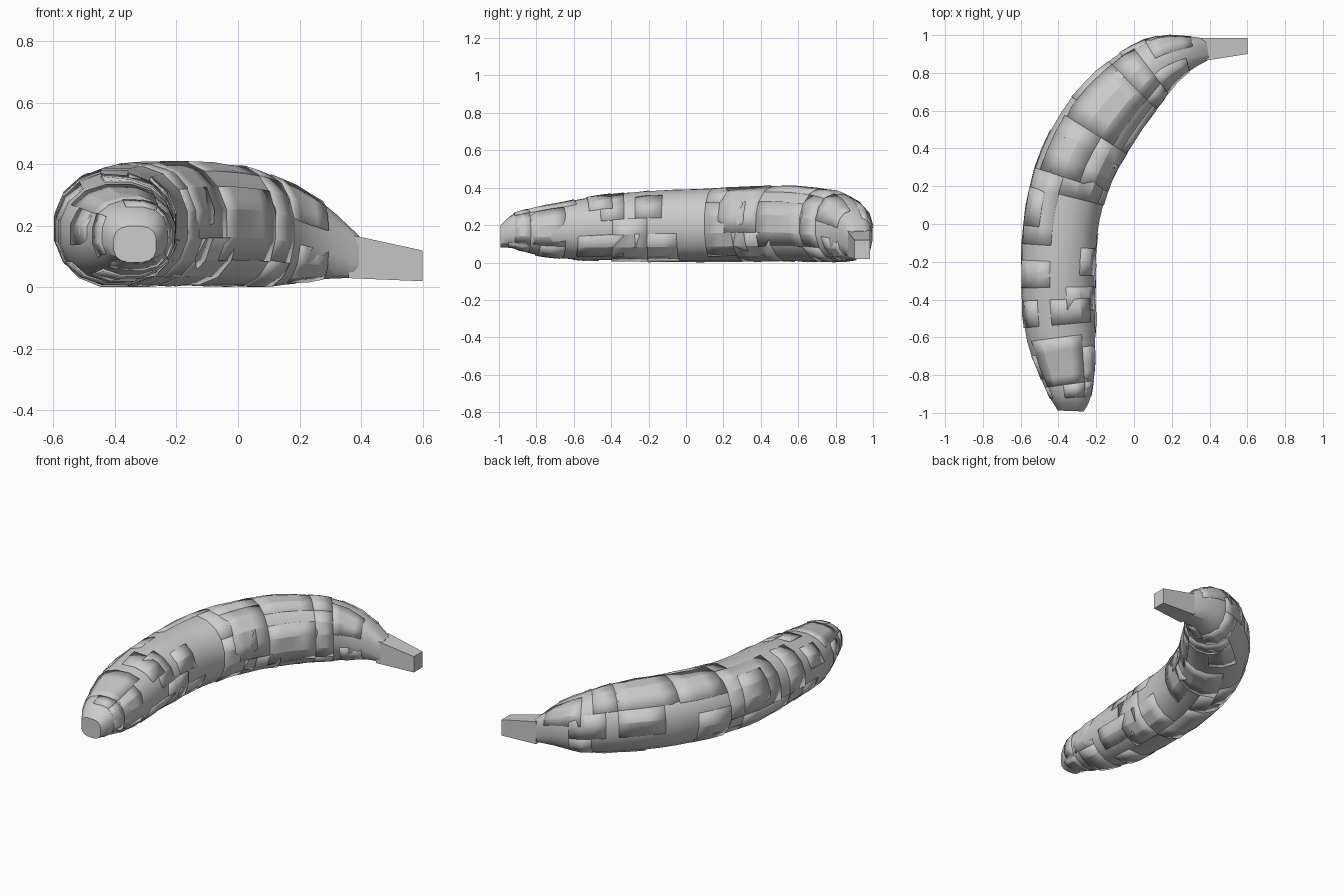
import bpy, math, random
from mathutils import Vector

cube = bpy.data.objects.get("Cube")
if cube:
    bpy.data.objects.remove(cube, do_unlink=True)

random.seed(7)
SIDES, STEPS = 16, 3

grey = bpy.data.materials.new("plain_grey")
grey.use_nodes = True
grey.diffuse_color = (0.6, 0.6, 0.6, 1)
grey.node_tree.nodes["Principled BSDF"].inputs["Base Color"].default_value = (0.6, 0.6, 0.6, 1)

# Stations: centre x, centre y, half width, bottom z, top z, roundness (low is boxy)
stations = [
    (-.335, -.99, .07, .08, .20, .7),
    (-.335, -.92, .108, .075, .262, .8),
    (-.35, -.8, .145, .04, .295, .9),
    (-.385, -.6, .185, .015, .335, .92),
    (-.4, -.4, .193, .01, .365, .92),
    (-.4, -.2, .197, .005, .385, .92),
    (-.375, .06, .2, .005, .395, .92),
    (-.3, .32, .205, .005, .405, .92),
    (-.165, .555, .205, .005, .41, .92),
    (-.007, .735, .182, .005, .393, .92),
    (.13, .85, .148, .005, .35, .92),
    (.27, .903, .098, .025, .275, .8),
    (.39, .925, .056, .03, .168, .45),
]


def blend(a, b, c, d, t):
    """Catmull-Rom value between b and c."""
    return .5 * (2 * b + (c - a) * t + (2 * a - 5 * b + 4 * c - d) * t * t
                 + (3 * b - a - 3 * c + d) * t ** 3)


def resample(rows):
    out = []
    for i in range(len(rows) - 1):
        quad = [rows[max(0, min(len(rows) - 1, i + k))] for k in (-1, 0, 1, 2)]
        out += [[blend(*v, s / STEPS) for v in zip(*quad)] for s in range(STEPS)]
    return out + [list(rows[-1])]


path = resample(stations)
n = len(path)


def surface_point(i, j, lift=0):
    """Point on ring i, side j, pushed outward by lift."""
    x, y, w, low, high, power = path[i]
    a, b = path[max(i - 1, 0)], path[min(i + 1, n - 1)]
    side = Vector((b[1] - a[1], a[0] - b[0], 0)).normalized()
    ang = math.tau * (j + .5) / SIDES
    c, s = math.cos(ang), math.sin(ang)
    across = math.copysign(abs(c) ** power, c) * (w + lift)
    up = math.copysign(abs(s) ** power, s) * ((high - low) / 2 + lift)
    p = Vector((x, y, (low + high) / 2)) + side * across
    p.z = max(p.z + up, .001)
    return p


def make(name, verts, faces, angle):
    mesh = bpy.data.meshes.new(name)
    mesh.from_pydata(verts, [], faces)
    mesh.materials.append(grey)
    ob = bpy.data.objects.new(name, mesh)
    bpy.context.collection.objects.link(ob)
    bpy.ops.object.select_all(action='DESELECT')
    ob.select_set(True)
    bpy.context.view_layer.objects.active = ob
    bpy.ops.object.shade_smooth_by_angle(angle=math.radians(angle))
    return ob


# Curved body with a blunt tip
verts = [surface_point(i, j) for i in range(n) for j in range(SIDES)]
faces = [((i + 1) * SIDES + j, (i + 1) * SIDES + (j + 1) % SIDES,
          i * SIDES + (j + 1) % SIDES, i * SIDES + j)
         for i in range(n - 1) for j in range(SIDES)]
faces += [tuple(range(SIDES)), tuple(reversed(range((n - 1) * SIDES, n * SIDES)))]
make("peel_body", verts, faces, 28)

# Square tapered stem
verts = []
for x, y0, y1, z0, z1 in [(.36, .862, .985, .03, .172), (.6, .9, .985, .02, .12)]:
    verts += [(x, y0, z0), (x, y1, z0), (x, y1, z1), (x, y0, z1)]
faces = [((k + 1) % 4, 4 + (k + 1) % 4, 4 + k, k) for k in range(4)]
make("stem", verts, faces + [(3, 2, 1, 0), (4, 5, 6, 7)], 20)


# Thin uneven patches of peel that overlap the body
def patch(name, i0, rows, j0, cols):
    base = random.uniform(0, .004)
    verts = [surface_point(i0 + r, j0 + c, base + random.uniform(-.002, .005))
             for r in range(rows + 1) for c in range(cols + 1)]
    k = cols + 1
    faces = [(r * k + c, (r + 1) * k + c, (r + 1) * k + c + 1, r * k + c + 1)
             for r in range(rows) for c in range(cols)]
    ob = make(name, verts, faces, 18)
    thick = ob.modifiers.new("thickness", 'SOLIDIFY')
    thick.thickness = .012
    thick.offset = -1


for i0 in range(3, n - 6, 3):
    start = random.randint(0, SIDES - 1)
    for k in range(4):
        patch(f"peel_patch_{i0}_{k}", i0 + random.randint(-1, 1), random.randint(2, 4),
              start + k * SIDES // 4, random.randint(2, 4))
